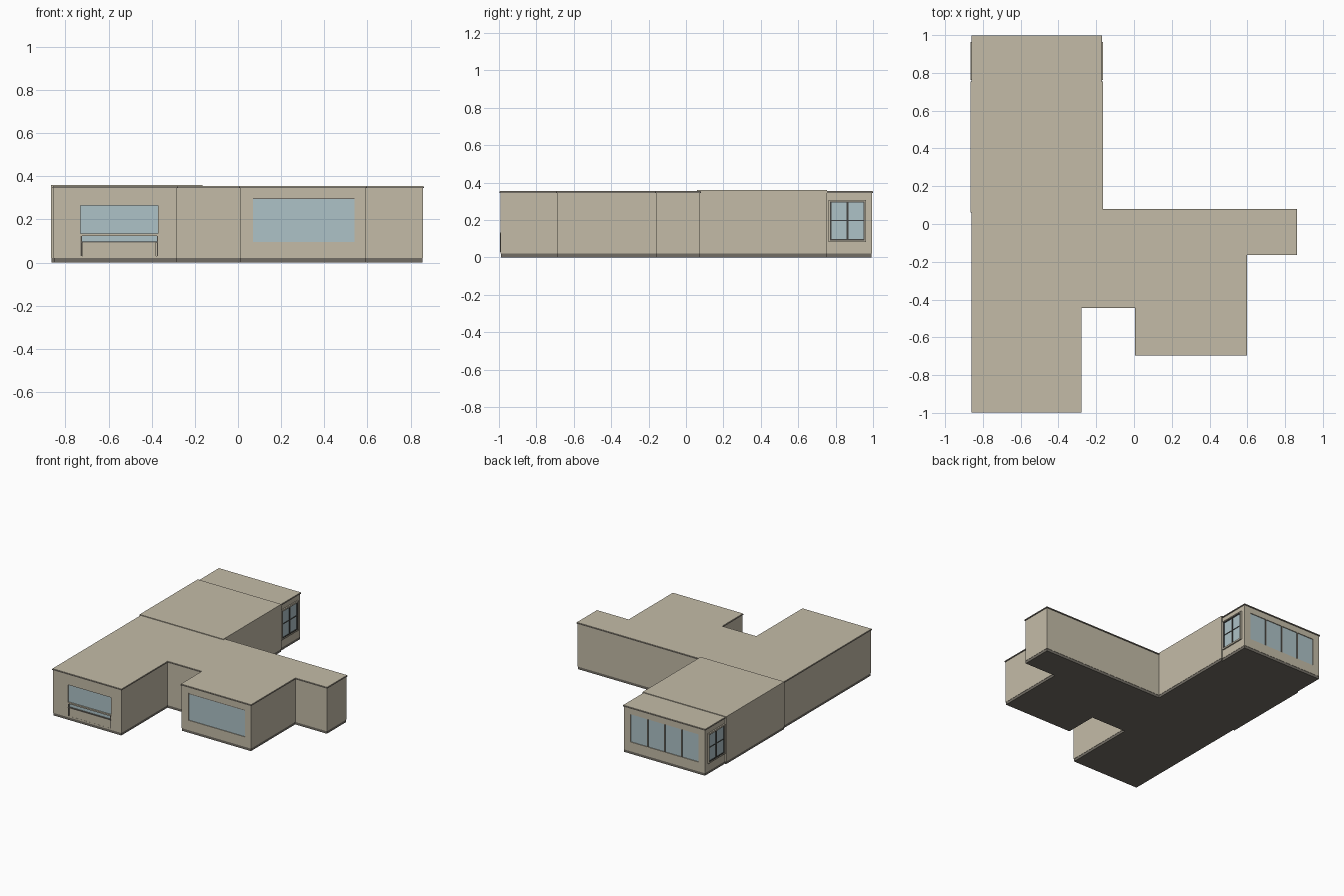
import bpy, bmesh
from mathutils import Vector

if "Cube" in bpy.data.objects:
    bpy.data.objects.remove(bpy.data.objects["Cube"])


def material(name, rgb):
    m = bpy.data.materials.new(name)
    m.diffuse_color = (*rgb, 1)
    m.use_nodes = True
    m.node_tree.nodes["Principled BSDF"].inputs["Base Color"].default_value = m.diffuse_color
    return m


BEIGE = material("beige wall", (0.55, 0.50, 0.39))
DARK = material("dark base", (0.17, 0.155, 0.13))
GLASS = material("pale blue glass", (0.42, 0.54, 0.57))
FRAME = material("charcoal frame", (0.06, 0.06, 0.055))


def finish(name, bm, mat):
    bmesh.ops.recalc_face_normals(bm, faces=bm.faces)
    me = bpy.data.meshes.new(name)
    bm.to_mesh(me)
    bm.free()
    me.materials.append(mat)
    ob = bpy.data.objects.new(name, me)
    bpy.context.collection.objects.link(ob)
    return ob


def prism(name, pts, z0, z1, mat):
    bm = bmesh.new()
    f = bm.faces.new([bm.verts.new((x, y, z0)) for x, y in pts])
    up = bmesh.ops.extrude_face_region(bm, geom=[f])["geom"]
    bmesh.ops.translate(bm, vec=(0, 0, z1 - z0),
                        verts=[v for v in up if isinstance(v, bmesh.types.BMVert)])
    return finish(name, bm, mat)


def box(name, x, y, z, mat):
    return prism(name, [(x[0], y[0]), (x[1], y[0]), (x[1], y[1]), (x[0], y[1])],
                 z[0], z[1], mat)


def offset(pts, d):
    # move every edge of a counter-clockwise right-angled outline outwards by d
    out = []
    for i, p in enumerate(pts):
        p = Vector(p)
        a = (p - Vector(pts[i - 1])).normalized()
        b = (Vector(pts[(i + 1) % len(pts)]) - p).normalized()
        out.append((p.x + d * (a.y + b.y), p.y - d * (a.x + b.x)))
    return out


# footprint of the whole house, counter-clockwise
plan = [(-0.855, -0.992), (-0.282, -0.992), (-0.282, -0.44), (0.01, -0.44),
        (0.01, -0.69), (0.592, -0.69), (0.592, -0.16), (0.857, -0.16),
        (0.857, 0.075), (-0.175, 0.075), (-0.175, 0.994), (-0.855, 0.994)]
walls = prism("walls", plan, 0.02, 0.354, BEIGE)
prism("base", offset(plan, -0.002), 0, 0.02, DARK)
prism("eaves_trim", offset(plan, 0.005), 0.345, 0.351, DARK)
prism("roof_edge", offset(plan, 0.003), 0.351, 0.355, BEIGE)

# slightly wider and taller middle of the back wing
box("back_wing_middle", (-0.866, -0.165), (0.06, 0.755), (0.02, 0.36), BEIGE)
box("back_wing_base", (-0.864, -0.167), (0.062, 0.753), (0, 0.02), DARK)


def recess(x, y, z):
    c = box("cutter", x, y, z, BEIGE)
    c.hide_render = True
    m = walls.modifiers.new("cut", "BOOLEAN")
    m.object, m.operation, m.solver = c, "DIFFERENCE", "EXACT"
    bpy.context.view_layer.objects.active = walls
    bpy.ops.object.modifier_apply(modifier=m.name)
    bpy.data.objects.remove(c)


# front left window with a low panel, rail and posts
recess((-0.73, -0.37), (-0.98, -1.05), (0.03, 0.265))
box("front_left_glass", (-0.73, -0.37), (-0.984, -0.979), (0.095, 0.265), GLASS)
box("front_left_panel", (-0.72, -0.38), (-0.991, -0.979), (0.03, 0.095), BEIGE)
box("front_left_rail", (-0.73, -0.37), (-0.995, -0.984), (0.124, 0.134), BEIGE)
box("front_left_sill", (-0.73, -0.37), (-0.995, -0.98), (0.092, 0.098), DARK)
for s in (-0.73, -0.376):
    box("front_left_post", (s, s + 0.006), (-0.994, -0.98), (0.03, 0.134), DARK)

# front right picture window
recess((0.07, 0.54), (-0.68, -0.75), (0.095, 0.30))
box("front_right_glass", (0.07, 0.54), (-0.685, -0.679), (0.095, 0.30), GLASS)
box("front_right_head", (0.07, 0.54), (-0.689, -0.68), (0.294, 0.30), DARK)

# back window with four panes
recess((-0.80, -0.23), (0.984, 1.05), (0.09, 0.30))
box("back_glass", (-0.80, -0.23), (0.983, 0.988), (0.09, 0.30), GLASS)
for i in range(1, 4):
    x = -0.80 + i * 0.1425
    box("back_mullion", (x - 0.005, x + 0.005), (0.985, 0.993), (0.09, 0.30), DARK)

# side windows of the back wing, one on each side
for side, wall in ((1, -0.175), (-1, -0.855)):
    def plate(name, d0, d1, y, z, mat):
        a, b = sorted((wall + side * d0, wall + side * d1))
        box(name, (a, b), y, z, mat)

    plate("side_glass", -0.002, 0.002, (0.77, 0.955), (0.09, 0.30), GLASS)
    # beige surround, then charcoal inner frame
    for name, t, d, y0, y1, z0, z1, mat in (
            ("side_surround", 0.008, 0.01, 0.762, 0.963, 0.082, 0.308, BEIGE),
            ("side_frame", 0.007, 0.007, 0.77, 0.955, 0.09, 0.30, FRAME)):
        for y, z in (((y0, y0 + t), (z0, z1)), ((y1 - t, y1), (z0, z1)),
                     ((y0 + t, y1 - t), (z0, z0 + t)), ((y0 + t, y1 - t), (z1 - t, z1))):
            plate(name, -0.002, d, y, z, mat)
    plate("side_window_upright", 0, 0.006, (0.857, 0.868), (0.097, 0.293), FRAME)
    plate("side_window_crossbar", 0, 0.005, (0.777, 0.948), (0.194, 0.200), FRAME)
